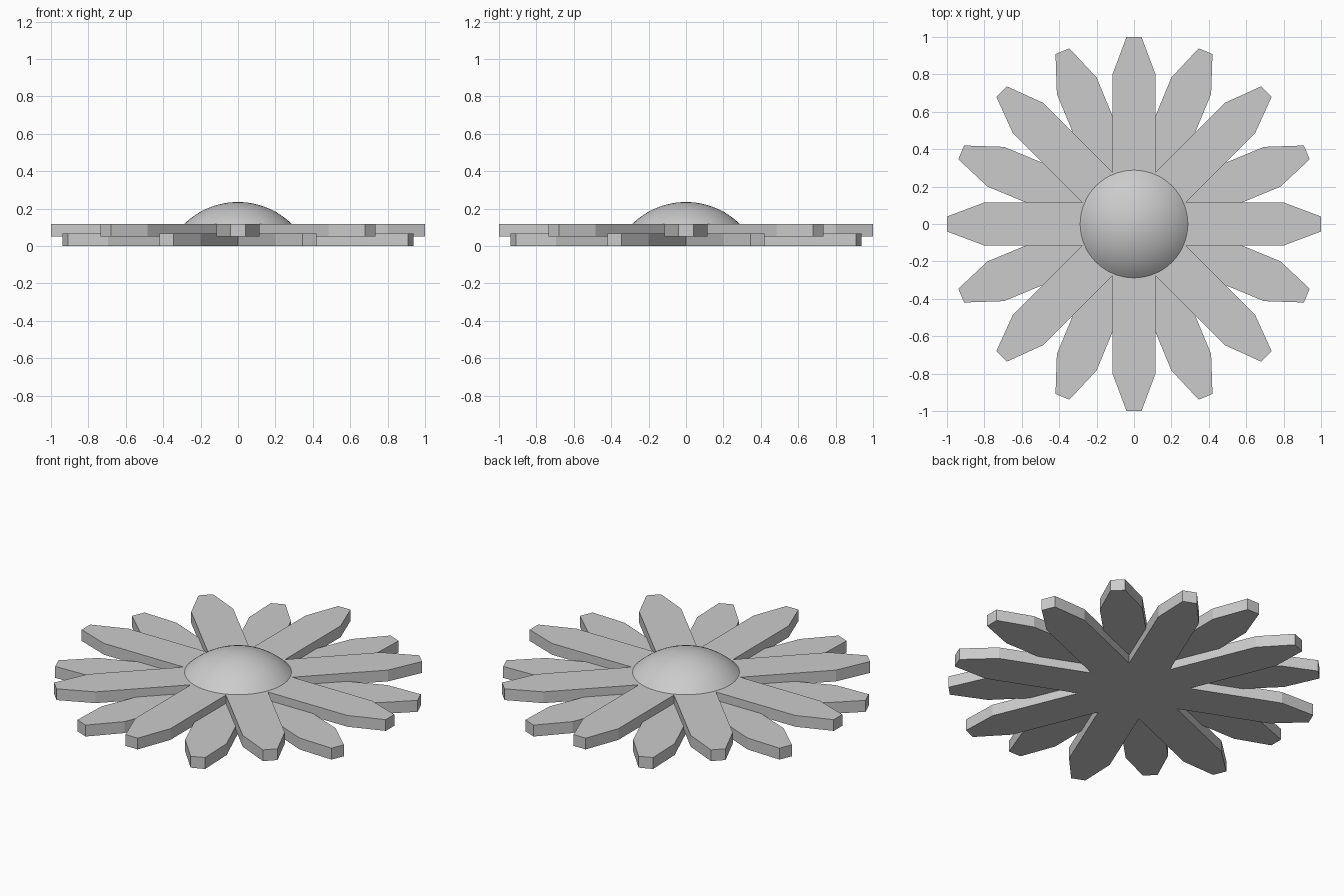
import bpy, bmesh, math

if "Cube" in bpy.data.objects:
    bpy.data.objects.remove(bpy.data.objects["Cube"])

PETALS = 8
HALF_W, TIP_W = 0.115, 0.04
SHOULDER, TIP = 0.80, 1.0


def make_object(name, bm):
    bmesh.ops.recalc_face_normals(bm, faces=bm.faces[:])
    mesh = bpy.data.meshes.new(name)
    bm.to_mesh(mesh)
    bm.free()
    obj = bpy.data.objects.new(name, mesh)
    bpy.context.collection.objects.link(obj)
    return obj


def petal_layer(name, z0, z1, turn):
    """Ring of petals merged into one star-shaped slab."""
    bm = bmesh.new()
    step = 2 * math.pi / PETALS
    notch = HALF_W / math.tan(step / 2)  # where neighbouring petals meet
    petal = [(notch, -HALF_W), (SHOULDER, -HALF_W), (TIP, -TIP_W),
             (TIP, TIP_W), (SHOULDER, HALF_W)]
    core, petals = [], []
    for i in range(PETALS):
        a = turn + i * step
        c, s = math.cos(a), math.sin(a)
        vs = [bm.verts.new((x * c - y * s, x * s + y * c, z0)) for x, y in petal]
        core.append(vs[0])
        petals.append(vs)
    bm.faces.new(core)
    for i, vs in enumerate(petals):
        bm.faces.new(vs + [core[(i + 1) % PETALS]])
    ext = bmesh.ops.extrude_face_region(bm, geom=bm.faces[:], use_keep_orig=True)
    top = [g for g in ext["geom"] if isinstance(g, bmesh.types.BMVert)]
    bmesh.ops.translate(bm, verts=top, vec=(0, 0, z1 - z0))
    return make_object(name, bm)


# Two staggered layers of petals
petal_layer("lower_petals", 0.0, 0.068, math.pi / PETALS)
petal_layer("upper_petals", 0.05, 0.117, 0.0)

# Domed flower centre: a shallow spherical cap
rim, base, crown = 0.29, 0.115, 0.235
h = crown - base
radius = (rim * rim + h * h) / (2 * h)
cap = math.asin(rim / radius)
bm = bmesh.new()
profile = [bm.verts.new((radius * math.sin(cap * i / 12), 0,
                         crown - radius + radius * math.cos(cap * i / 12)))
           for i in range(13)]
edges = [bm.edges.new(pair) for pair in zip(profile, profile[1:])]
bmesh.ops.spin(bm, geom=profile + edges, cent=(0, 0, 0), axis=(0, 0, 1),
               angle=2 * math.pi, steps=64)
bmesh.ops.remove_doubles(bm, verts=bm.verts[:], dist=1e-4)
dome = make_object("flower_centre", bm)
for p in dome.data.polygons:
    p.use_smooth = True
